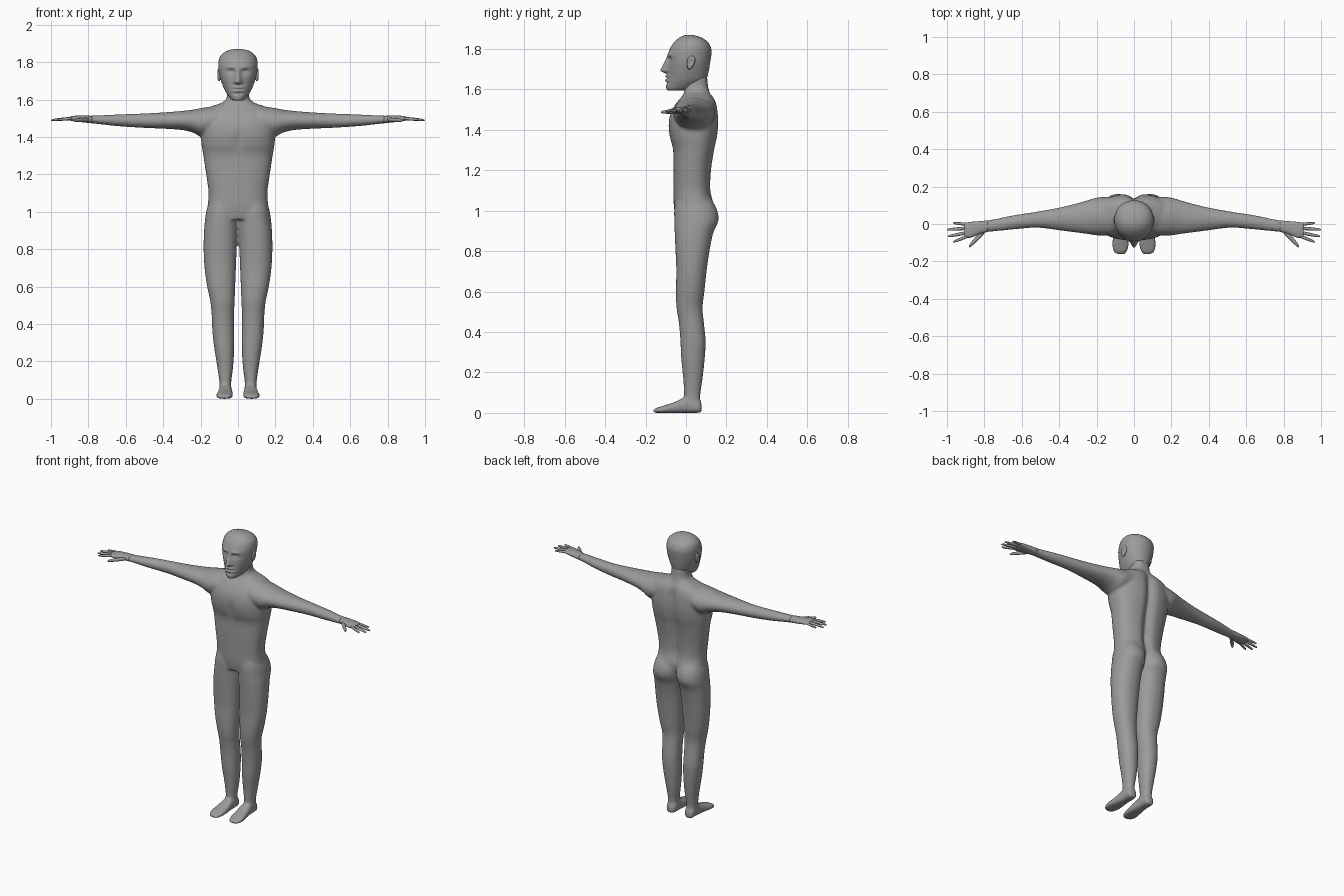
import bpy, bmesh, math
from mathutils import Vector, Matrix

skin = bpy.data.materials.new("skin_grey")
skin.diffuse_color = (0.33, 0.33, 0.33, 1)


def spline(rows, steps):
    """Smooth the cross-section rows with Catmull-Rom interpolation."""
    p = [rows[0]] + rows + [rows[-1]]
    out = []
    for i in range(1, len(p) - 2):
        for k in range(steps):
            u = k / steps
            out.append([0.5 * (2 * b + (c - a) * u + (2 * a - 5 * b + 4 * c - d) * u * u
                               + (3 * b - a - 3 * c + d) * u ** 3)
                        for a, b, c, d in zip(p[i - 1], p[i], p[i + 1], p[i + 2])])
    return out + [rows[-1]]


def loft(bm, axis, rows, segs=32, steps=4, power=2.0, side=1, shape=None):
    """Rows are (position on axis, a0, a1, b0, b1); sections are superellipses."""
    rings = []
    for t, a0, a1, b0, b1 in spline(rows, steps):
        ring = []
        for i in range(segs):
            ang = 2 * math.pi * i / segs
            c, s = math.cos(ang), math.sin(ang)
            a = (a0 + a1) / 2 + (a1 - a0) / 2 * math.copysign(abs(c) ** (2 / power), c)
            b = (b0 + b1) / 2 + (b1 - b0) / 2 * math.copysign(abs(s) ** (2 / power), s)
            co = Vector({'x': (t, a, b), 'y': (a, t, b), 'z': (a, b, t)}[axis])
            if shape:
                co = shape(co)
            co.x *= side
            ring.append(bm.verts.new(co))
        rings.append(ring)
    faces = [bm.faces.new(rings[0]), bm.faces.new(rings[-1])]
    for r, q in zip(rings, rings[1:]):
        for i in range(segs):
            j = (i + 1) % segs
            faces.append(bm.faces.new((r[i], r[j], q[j], q[i])))
    bmesh.ops.recalc_face_normals(bm, faces=faces)


def finish(bm, name):
    me = bpy.data.meshes.new(name)
    for f in bm.faces:
        f.smooth = True
    bm.to_mesh(me)
    bm.free()
    me.materials.append(skin)
    ob = bpy.data.objects.new(name, me)
    bpy.context.collection.objects.link(ob)
    return ob


def bump(v, c, w):
    return math.exp(-((v - c) / w) ** 2)


# torso and neck, with a spine groove and a shallow breastbone
def torso_shape(co):
    if co.y > 0.04:
        co.y -= 0.028 * bump(co.x, 0, 0.028) * min(1, max(0, (1.6 - co.z) / 0.1))
    else:
        co.y += 0.01 * bump(co.x, 0, 0.02) * bump(co.z, 1.38, 0.05)
    return co


body = bmesh.new()
torso = [(0.96, 0.15, -0.050, 0.125), (1.02, 0.162, -0.060, 0.142), (1.1, 0.157, -0.062, 0.124),
         (1.2, 0.170, -0.063, 0.127), (1.3, 0.185, -0.064, 0.142), (1.36, 0.195, -0.080, 0.155),
         (1.42, 0.200, -0.087, 0.162), (1.48, 0.205, -0.077, 0.160), (1.53, 0.190, -0.050, 0.152),
         (1.56, 0.150, -0.025, 0.138), (1.582, 0.090, -0.010, 0.122), (1.61, 0.060, -0.008, 0.110),
         (1.67, 0.058, -0.010, 0.104)]
loft(body, 'z', [(z, -w, w, f, b) for z, w, f, b in torso], 64, 4, 2.5, shape=torso_shape)

# legs, feet and arms
leg = [(1.08, 0.010, 0.145, -0.045, 0.110), (1.01, -0.004, 0.168, -0.058, 0.152),
       (0.95, -0.003, 0.177, -0.058, 0.160), (0.89, 0.002, 0.182, -0.056, 0.135),
       (0.80, 0.007, 0.184, -0.052, 0.116), (0.70, 0.011, 0.179, -0.048, 0.102),
       (0.60, 0.015, 0.165, -0.050, 0.091), (0.52, 0.018, 0.148, -0.047, 0.082),
       (0.45, 0.021, 0.141, -0.036, 0.088), (0.36, 0.020, 0.137, -0.028, 0.097),
       (0.27, 0.020, 0.127, -0.024, 0.093), (0.17, 0.026, 0.111, -0.014, 0.082),
       (0.09, 0.036, 0.100, -0.010, 0.071), (0.03, 0.036, 0.100, -0.012, 0.073)]
foot = [(-0.162, 0.050, 0.092, 0.000, 0.015), (-0.145, 0.036, 0.110, 0.000, 0.025),
        (-0.11, 0.028, 0.117, 0.000, 0.036), (-0.06, 0.028, 0.110, 0.000, 0.052),
        (-0.01, 0.032, 0.102, 0.000, 0.074), (0.04, 0.033, 0.100, 0.000, 0.075),
        (0.066, 0.037, 0.098, 0.000, 0.065), (0.078, 0.050, 0.085, 0.002, 0.045)]
arm = [(0.12, -0.060, 0.145, 1.42, 1.565), (0.19, -0.062, 0.143, 1.400, 1.556),
       (0.24, -0.055, 0.130, 1.423, 1.546), (0.30, -0.047, 0.112, 1.437, 1.539),
       (0.40, -0.034, 0.088, 1.444, 1.531), (0.52, -0.020, 0.066, 1.449, 1.525),
       (0.65, -0.030, 0.046, 1.458, 1.520), (0.75, -0.040, 0.025, 1.469, 1.515),
       (0.82, -0.046, 0.016, 1.476, 1.513)]
for s in (1, -1):
    loft(body, 'z', leg, 32, 4, 2.2, s)
    loft(body, 'y', foot, 32, 4, 2.8, s)
    loft(body, 'x', arm, 32, 4, 2.0, s)
body_ob = finish(body, "body")

# blend the overlapping volumes into one skin
rm = body_ob.modifiers.new("blend", 'REMESH')
rm.mode = 'VOXEL'
rm.voxel_size = 0.008
rm.use_smooth_shade = True
sm = body_ob.modifiers.new("soften", 'SMOOTH')
sm.factor = 0.5
sm.iterations = 6

# hands: palm, four fingers and a thumb
palm = [(0.78, -0.042, 0.019, 1.474, 1.513), (0.83, -0.056, 0.015, 1.478, 1.514),
        (0.875, -0.074, 0.011, 1.483, 1.513), (0.905, -0.072, 0.006, 1.489, 1.507)]
digits = [((0.885, -0.064, 1.499), (0.967, -0.096, 1.492), 0.009),
          ((0.885, -0.045, 1.500), (0.995, -0.066, 1.490), 0.009),
          ((0.885, -0.022, 1.500), (1.000, -0.030, 1.489), 0.009),
          ((0.885, -0.002, 1.499), (0.967, 0.005, 1.490), 0.008),
          ((0.800, -0.035, 1.493), (0.882, -0.120, 1.488), 0.012)]
for s, label in ((1, "left"), (-1, "right")):
    bm = bmesh.new()
    loft(bm, 'x', palm, 24, 4, 2.4, s)
    for base, tip, r in digits:
        rows = []
        for u, k in ((0, 1), (0.5, 1), (0.85, 0.75), (0.96, 0.5), (1, 0.15)):
            x, y, z = Vector(base).lerp(Vector(tip), u)
            wide = r * k * (1.35 if r > 0.01 else 1)
            rows.append((x, y - wide, y + wide, z - r * k * 0.9, z + r * k * 0.9))
        loft(bm, 'x', rows, 12, 2, 2.0, s)
    finish(bm, label + "_hand")


# head, with brow, eyes, nose, lips and chin pushed out of the face
def face_shape(co):
    x, z = abs(co.x), co.z
    if co.y < 0:
        d = 0.007 * bump(x, 0.036, 0.024) * bump(z, 1.772, 0.010)
        d -= 0.015 * bump(x, 0.036, 0.020) * bump(z, 1.747, 0.014)
        d += 0.008 * bump(x, 0.038, 0.013) * bump(z, 1.744, 0.008)
        ridge = min(1, max(0, (1.772 - z) / 0.078)) * min(1, max(0, (z - 1.676) / 0.016))
        d += 0.036 * ridge * bump(x, 0, 0.010 + 0.009 * ridge)
        d += 0.010 * bump(x, 0, 0.026) * (bump(z, 1.665, 0.007) + bump(z, 1.645, 0.007))
        d -= 0.005 * bump(x, 0, 0.028) * bump(z, 1.655, 0.003)
        d -= 0.005 * bump(x, 0, 0.030) * bump(z, 1.631, 0.008)
        co.y -= d * min(1, -co.y / 0.04)
    return co


head = [(1.594, 0.022, -0.088, -0.020), (1.602, 0.038, -0.096, 0.020), (1.622, 0.054, -0.099, 0.070),
        (1.65, 0.071, -0.095, 0.100), (1.69, 0.087, -0.092, 0.112), (1.73, 0.099, -0.090, 0.119),
        (1.77, 0.104, -0.089, 0.125), (1.80, 0.104, -0.080, 0.125), (1.83, 0.096, -0.062, 0.112),
        (1.853, 0.073, -0.038, 0.084), (1.866, 0.042, -0.014, 0.050), (1.870, 0.010, 0.008, 0.026)]
bm = bmesh.new()
loft(bm, 'z', [(z, -w, w, f, b) for z, w, f, b in head], 96, 8, 2.1, shape=face_shape)
finish(bm, "head")

# ears: tilted flat shells with a hollow
for s, label in ((1, "left"), (-1, "right")):
    bm = bmesh.new()
    bmesh.ops.create_uvsphere(bm, u_segments=24, v_segments=16, radius=1)
    turn = Matrix.Rotation(-0.25, 3, 'X') @ Matrix.Rotation(0.2, 3, 'Z')
    for v in bm.verts:
        p = v.co.copy()
        hollow = 0.008 * math.exp(-((p.y + 0.2) ** 2 + p.z ** 2) / 0.25) if p.x > 0 else 0
        taper = 0.8 + 0.2 * p.z
        p = turn @ Vector((p.x * 0.012 - hollow, p.y * 0.024 * taper, p.z * 0.035))
        v.co = Vector((s * (p.x + 0.101), p.y + 0.024, p.z + 1.733))
    bmesh.ops.recalc_face_normals(bm, faces=bm.faces)
    finish(bm, label + "_ear")
